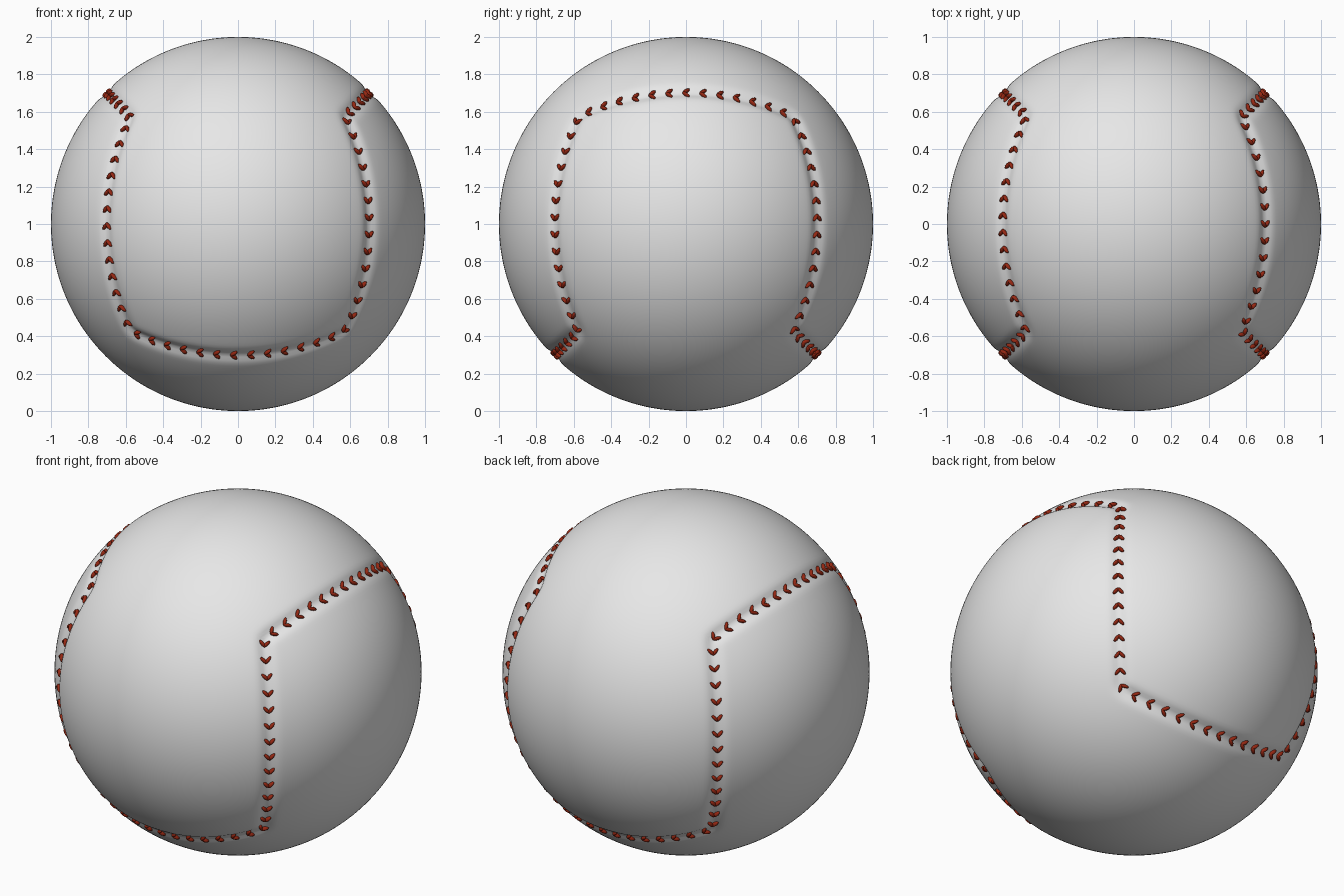
import bpy, bmesh, math
from mathutils import Vector, Matrix, kdtree

if "Cube" in bpy.data.objects:
    bpy.data.objects.remove(bpy.data.objects["Cube"])

CENTRE = Vector((0, 0, 1))
STITCHES = 107


def material(name, rgb):
    m = bpy.data.materials.new(name)
    m.diffuse_color = (*rgb, 1)
    m.use_nodes = True
    m.node_tree.nodes["Principled BSDF"].inputs["Base Color"].default_value = m.diffuse_color
    return m


def make_object(name, bm, mat):
    me = bpy.data.meshes.new(name)
    bm.to_mesh(me)
    bm.free()
    me.materials.append(mat)
    me.shade_smooth()
    ob = bpy.data.objects.new(name, me)
    bpy.context.collection.objects.link(ob)
    return ob


# Seam path: eight edges of a cube projected on the sphere, corners eased
corners = [Vector(c) for c in ((1, -1, 1), (1, 1, 1), (1, 1, -1), (-1, 1, -1),
                               (-1, 1, 1), (-1, -1, 1), (-1, -1, -1), (1, -1, -1))]
N = 200
raw = []
for i, a in enumerate(corners):
    b = corners[(i + 1) % 8]
    a, b = a.normalized(), b.normalized()
    raw += [a.slerp(b, k / N) if hasattr(a, "slerp") else a.lerp(b, k / N).normalized()
            for k in range(N)]
total = len(raw)
R = 7
path = [sum((raw[(i + d) % total] for d in range(-R, R + 1)), Vector()).normalized()
        for i in range(total)]
tree = kdtree.KDTree(total)
for i, p in enumerate(path):
    tree.insert(p, i)
tree.balance()

# Ball: smooth cube sphere with a shallow groove along the seam
bm = bmesh.new()
bmesh.ops.create_cube(bm, size=2)
bmesh.ops.subdivide_edges(bm, edges=bm.edges[:], cuts=79, use_grid_fill=True)
for v in bm.verts:
    p = Vector([math.tan(c * math.pi / 4) for c in v.co]).normalized()
    d = tree.find(p)[2]
    v.co = p * (1 - 0.018 * math.exp(-(d / 0.035) ** 2)) + CENTRE
make_object("ball", bm, material("off white leather", (0.8, 0.8, 0.8)))

# Stitches: V shapes of two plump threads laid along the seam
bm = bmesh.new()
for s in range(STITCHES):
    t = (N / 2 + s * total / STITCHES) % total
    i = int(t)
    p = path[i].lerp(path[(i + 1) % total], t - i).normalized()
    along = path[(i + 4) % total] - path[(i - 4) % total]
    along = (along - p * along.dot(p)).normalized()
    side = p.cross(along)
    frame = Matrix((side, along, p)).transposed().to_4x4()
    frame.translation = p * 0.988 + CENTRE
    for sgn in (-1, 1):
        arm = (frame @ Matrix.Translation((sgn * 0.012, 0, 0.003))
               @ Matrix.Rotation(-sgn * math.radians(42), 4, 'Z')
               @ Matrix.Diagonal((0.010, 0.025, 0.013, 1)))
        bmesh.ops.create_uvsphere(bm, u_segments=10, v_segments=8, radius=1, matrix=arm)
make_object("stitches", bm, material("red thread", (0.3, 0.02, 0.006)))
